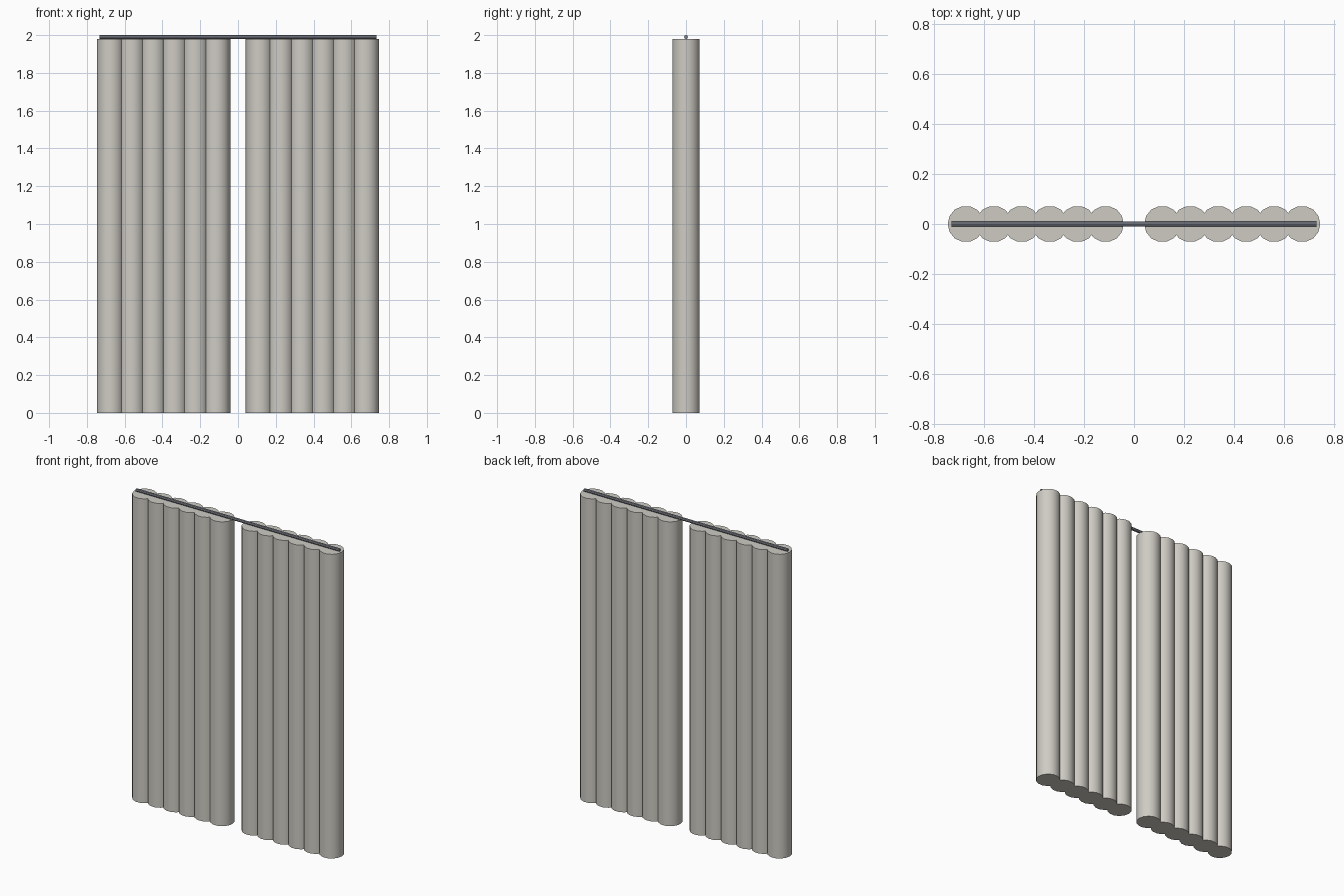
import bpy, math

if "Cube" in bpy.data.objects:
    bpy.data.objects.remove(bpy.data.objects["Cube"])

def cylinder(name, sides, r, depth, loc, rot):
    bpy.ops.mesh.primitive_cylinder_add(vertices=sides, radius=r, depth=depth,
                                        location=loc, rotation=rot)
    ob = bpy.context.object
    ob.name = name
    bpy.ops.object.shade_smooth_by_angle(angle=math.radians(40))
    return ob

def material(name, color):
    m = bpy.data.materials.new(name)
    m.diffuse_color = color
    m.use_nodes = True
    m.node_tree.nodes["Principled BSDF"].inputs["Base Color"].default_value = m.diffuse_color
    return m

cloth = material("cloth", (0.62, 0.60, 0.55, 1))
metal = material("metal", (0.22, 0.23, 0.27, 1))

# Two curtain panels, each a row of six round folds
R, H, FOLDS, STEP = 0.073, 1.98, 6, 0.112
for side, name in ((-1, "left_curtain"), (1, "right_curtain")):
    for i in range(FOLDS):
        x = side * (0.114 + i * STEP)
        fold = cylinder(f"{name}_fold_{i + 1}", 14, R, H, (x, 0, H / 2),
                        (0, 0, math.pi / 2))
        fold.data.materials.append(cloth)

# Rail across the top
rail = cylinder("curtain_rail", 8, 0.01, 1.465, (0, 0, 1.99), (0, math.pi / 2, 0))
rail.data.materials.append(metal)
